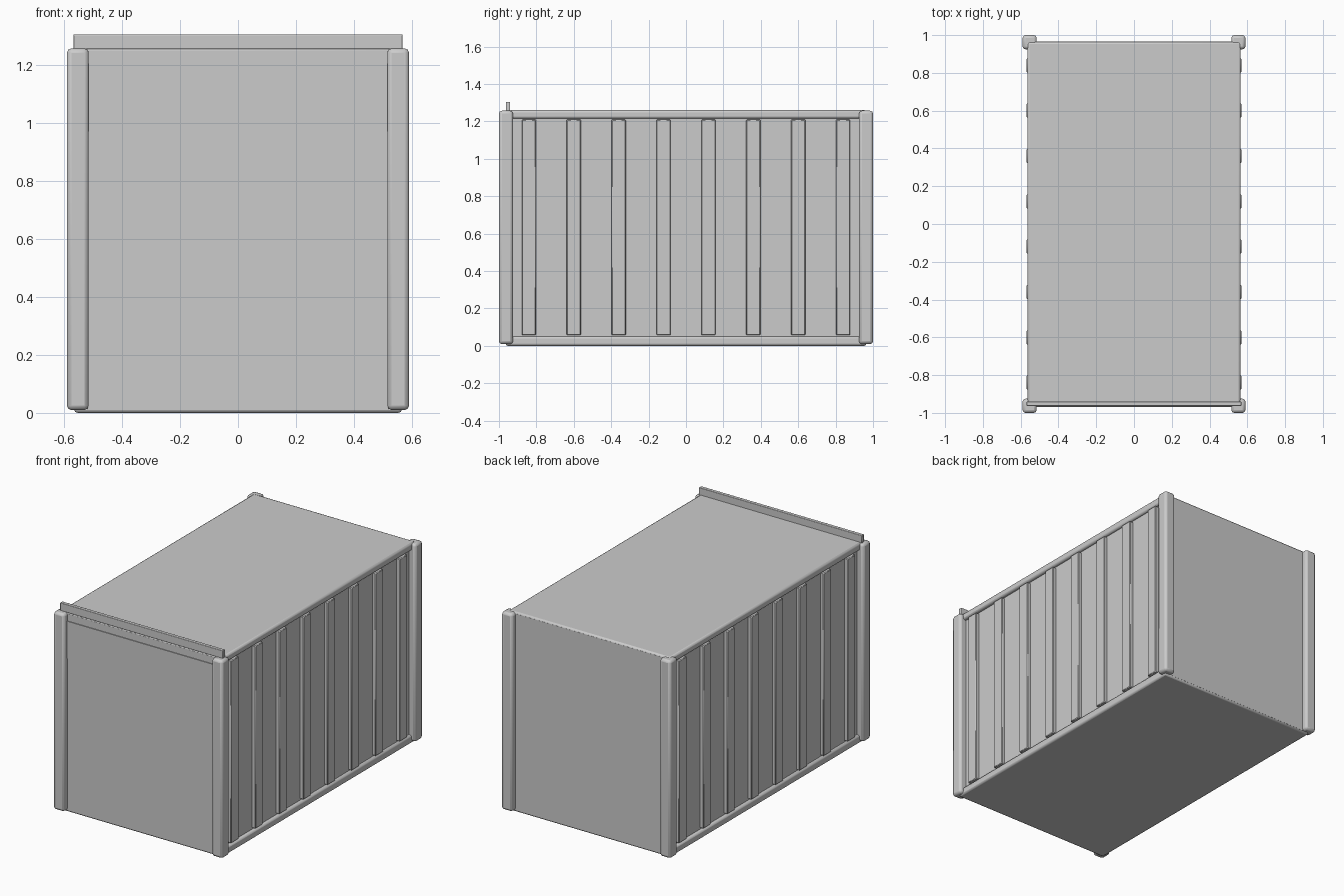
import bpy

if "Cube" in bpy.data.objects:
    bpy.data.objects.remove(bpy.data.objects["Cube"])

def box(name, lo, hi, bevel=0.0, segs=2):
    """Axis-aligned box from two corners, optionally with rounded edges."""
    bpy.ops.mesh.primitive_cube_add(size=1, location=[(a + b) / 2 for a, b in zip(lo, hi)])
    o = bpy.context.object
    o.name = name
    o.scale = [b - a for a, b in zip(lo, hi)]
    bpy.ops.object.transform_apply(location=False, rotation=False, scale=True)
    if bevel:
        m = o.modifiers.new("Bevel", 'BEVEL')
        m.width, m.segments = bevel, segs
        bpy.ops.object.shade_smooth_by_angle()
    return o

# main shell
box("container_body", (-0.545, -0.955, 0.02), (0.545, 0.955, 1.24))
box("floor", (-0.565, -0.965, 0.0), (0.565, 0.965, 0.05), 0.012)
box("roof", (-0.565, -0.965, 1.215), (0.565, 0.965, 1.26), 0.012)
box("front_wall", (-0.55, -0.965, 0.01), (0.55, -0.94, 1.25))
box("back_wall", (-0.55, 0.94, 0.01), (0.55, 0.965, 1.25))

# sign panel and roof-edge strip on the front
box("front_panel", (-0.53, -0.97, 0.97), (0.53, -0.95, 1.205))
box("roof_strip", (-0.568, -0.963, 1.255), (0.568, -0.94, 1.305), 0.003)

for side, s in (("left", -1), ("right", 1)):
    # corner posts
    for end, e in (("front", -1), ("back", 1)):
        xs, ys = sorted((s * 0.515, s * 0.59)), sorted((e * 0.925, e * 1.0))
        box(f"{end}_{side}_post", (xs[0], ys[0], 0.01), (xs[1], ys[1], 1.257), 0.015)
    # wall ribs
    xs = sorted((s * 0.53, s * 0.568))
    for i in range(8):
        y = -0.84 + 0.24 * i
        box(f"{side}_rib_{i + 1}", (xs[0], y - 0.038, 0.057), (xs[1], y + 0.038, 1.21), 0.004, 1)
